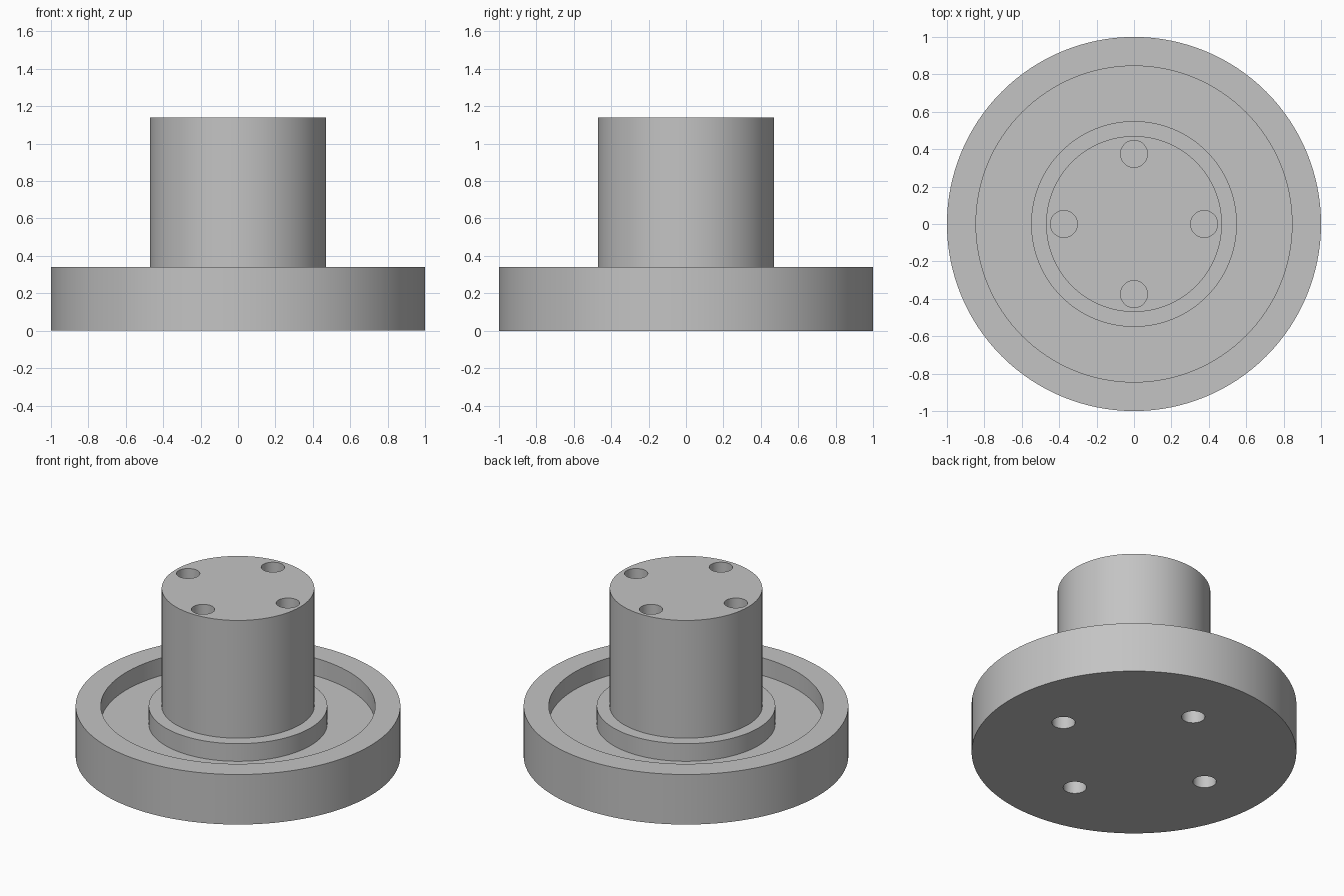
import bpy
import bmesh
from math import cos, sin, pi, radians
from mathutils import Matrix, Vector

cube = bpy.data.objects.get("Cube")
if cube:
    bpy.data.objects.remove(cube, do_unlink=True)

# Single plain metal colour
grey = bpy.data.materials.new("plain grey")
grey.use_nodes = True
colour = (0.55, 0.55, 0.55, 1)
grey.diffuse_color = colour
grey.node_tree.nodes["Principled BSDF"].inputs["Base Color"].default_value = colour

# Key dimensions
BASE_R, GROOVE_OUTER, GROOVE_INNER, POST_R = 1.0, 0.845, 0.55, 0.47
RIM_Z, GROOVE_Z, TOP_Z = 0.34, 0.22, 1.14
HOLE_R = 0.072


def add_object(name, bm):
    mesh = bpy.data.meshes.new(name)
    bmesh.ops.recalc_face_normals(bm, faces=bm.faces)
    bm.to_mesh(mesh)
    bm.free()
    mesh.materials.append(grey)
    obj = bpy.data.objects.new(name, mesh)
    bpy.context.collection.objects.link(obj)
    return obj


def lathe(name, profile, segments=128):
    """Revolve a radius/height profile and cap both ends."""
    bm = bmesh.new()
    rings = []
    for r, z in profile:
        angles = [2 * pi * i / segments for i in range(segments)]
        rings.append([bm.verts.new((r * cos(a), r * sin(a), z)) for a in angles])
    for low, high in zip(rings, rings[1:]):
        for i in range(segments):
            j = (i + 1) % segments
            bm.faces.new((low[i], low[j], high[j], high[i]))
    bm.faces.new(rings[0][::-1])
    bm.faces.new(rings[-1])
    return add_object(name, bm)


def hole_cutter(name, ring_radius, z, depth):
    """Four plugs on the axes, reaching the given depth either side of z."""
    bm = bmesh.new()
    for k in range(4):
        spot = Matrix.Rotation(k * pi / 2, 3, "Z") @ Vector((ring_radius, 0, z))
        bmesh.ops.create_cone(bm, cap_ends=True, segments=48, radius1=HOLE_R,
                              radius2=HOLE_R, depth=2 * depth,
                              matrix=Matrix.Translation(spot))
    cutter = add_object(name, bm)
    cutter.hide_render = True
    return cutter


# Round base with an annular groove and a central post
body = lathe("grooved_base_and_post", [
    (BASE_R, 0), (BASE_R, RIM_Z),
    (GROOVE_OUTER, RIM_Z), (GROOVE_OUTER, GROOVE_Z),
    (GROOVE_INNER, GROOVE_Z), (GROOVE_INNER, RIM_Z),
    (POST_R, RIM_Z), (POST_R, TOP_Z),
])

# Blind holes in the post top and in the underside
cutters = [hole_cutter("post_hole_cutter", 0.375, TOP_Z, 0.2),
           hole_cutter("underside_hole_cutter", 0.567, 0, 0.15)]
bpy.ops.object.select_all(action="DESELECT")
bpy.context.view_layer.objects.active = body
body.select_set(True)
for cutter in cutters:
    mod = body.modifiers.new(cutter.name, "BOOLEAN")
    mod.operation = "DIFFERENCE"
    mod.solver = "EXACT"
    mod.object = cutter
    bpy.ops.object.modifier_apply(modifier=mod.name)
    bpy.data.objects.remove(cutter, do_unlink=True)

bpy.ops.object.shade_smooth_by_angle(angle=radians(30))
